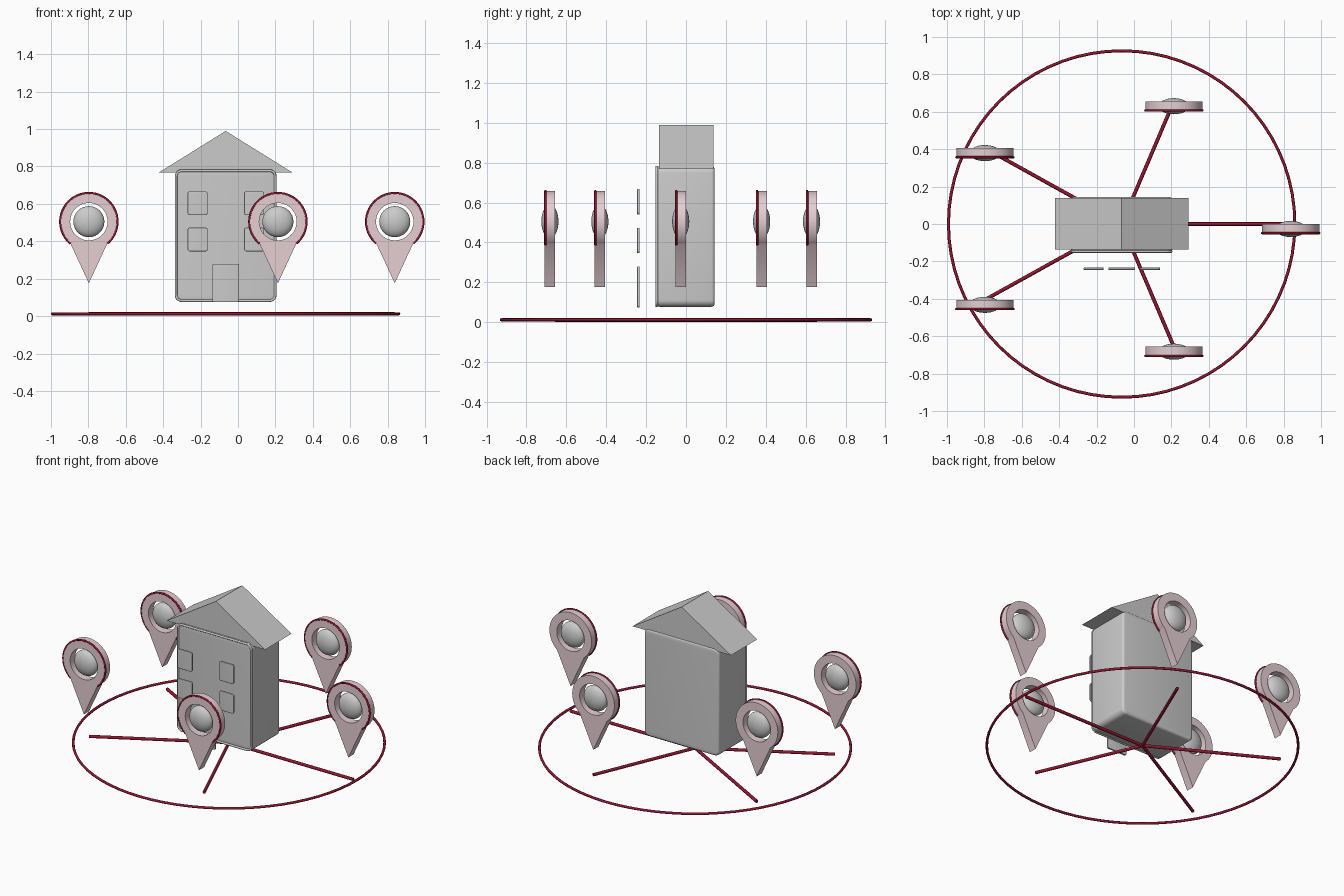
import bpy, bmesh
from math import sin, cos, radians, pi

if "Cube" in bpy.data.objects:
    bpy.data.objects.remove(bpy.data.objects["Cube"])

CX = -0.066  # centre of the ring and the house


def material(name, rgb):
    m = bpy.data.materials.new(name)
    m.diffuse_color = (*rgb, 1)
    m.use_nodes = True
    m.node_tree.nodes["Principled BSDF"].inputs["Base Color"].default_value = m.diffuse_color
    return m


RED = material("dark_red", (0.30, 0.008, 0.03))
PINK = material("pale_pink", (0.78, 0.62, 0.65))


def finish(ob, mat=None, angle=35):
    bpy.ops.object.select_all(action='DESELECT')
    ob.select_set(True)
    bpy.context.view_layer.objects.active = ob
    if ob.type == 'CURVE':
        bpy.ops.object.convert(target='MESH')
        ob = bpy.context.object
        bm = bmesh.new()
        bm.from_mesh(ob.data)
        bmesh.ops.remove_doubles(bm, verts=bm.verts, dist=1e-5)
        bmesh.ops.recalc_face_normals(bm, faces=bm.faces)
        bm.to_mesh(ob.data)
        bm.free()
    ob.data.materials.clear()
    if mat:
        ob.data.materials.append(mat)
    bpy.ops.object.shade_smooth_by_angle(angle=radians(angle))
    return ob


def curve(name, loops, dim, cyclic=True):
    cu = bpy.data.curves.new(name, 'CURVE')
    cu.dimensions = dim
    for pts in loops:
        s = cu.splines.new('POLY')
        s.points.add(len(pts) - 1)
        for p, co in zip(s.points, pts):
            p.co = (*co, 1) if len(co) == 3 else (*co, 0, 1)
        s.use_cyclic_u = cyclic
    ob = bpy.data.objects.new(name, cu)
    bpy.context.collection.objects.link(ob)
    return ob


def slab(name, loops, loc, depth, mat=None, bevel=0):
    """Upright plate: x-z outlines, thickened along y."""
    ob = curve(name, loops, '2D')
    ob.data.fill_mode = 'BOTH'
    ob.data.extrude = depth / 2 - bevel
    ob.data.bevel_depth = bevel
    ob.data.bevel_resolution = 3
    ob.location = loc
    ob.rotation_euler = (pi / 2, 0, 0)
    return finish(ob, mat)


def tube(name, pts, r, cyclic, mat=None):
    ob = curve(name, [pts], '3D', cyclic)
    ob.data.bevel_depth = r
    ob.data.bevel_resolution = 2
    ob.data.use_fill_caps = not cyclic
    return finish(ob, mat, 50)


def arc(r, a0, a1, n, cx=0, cy=0):
    return [(cx + r * cos(radians(a0 + (a1 - a0) * i / n)),
             cy + r * sin(radians(a0 + (a1 - a0) * i / n))) for i in range(n + 1)]


def rounded(w, h, r):
    pts = []
    for k, (sx, sy) in enumerate([(1, 1), (-1, 1), (-1, -1), (1, -1)]):
        pts += arc(r, 90 * k, 90 * k + 90, 5, sx * (w / 2 - r), sy * (h / 2 - r))
    return pts


# House body with softened edges and a thin front frame
B = 0.016
slab("house_body", [rounded(0.544 - 2 * B, 0.705 - 2 * B, 0.018)], (CX, -0.002, 0.43), 0.292, bevel=B)
frame = [(CX + x, -0.147, 0.43 + z) for x, z in rounded(0.53, 0.695, 0.03)]
tube("front_frame", frame, 0.007, True)

# Gable roof
slab("roof", [[(-0.357, 0.768), (0.357, 0.768), (0, 0.99)]], (CX, 0.002, 0), 0.274)

# Windows and door, floating in front of the house
for x in (-0.216, 0.086):
    for z in (0.41, 0.604):
        slab("window", [rounded(0.101, 0.121, 0.009)], (x, -0.239, z), 0.012, bevel=0.003)
slab("door", [rounded(0.137, 0.199, 0.007)], (CX, -0.239, 0.177), 0.012, bevel=0.003)

# Ground ring
tube("ground_ring", [(CX + x, y, 0.012) for x, y in arc(0.926, 0, 355, 71)], 0.008, True, RED)

# Five spokes with a map marker above each end
ZC, R, T = 0.505, 0.153, 0.053
for i in range(5):
    a = 2 * pi * i / 5
    px, py = CX + 0.904 * cos(a), 0.69 * sin(a)
    tube("spoke", [(CX, 0, 0.012), (px, py, 0.012)], 0.010, False, RED)
    outer = arc(R, -50, 230, 44) + [(0, 0.176 - ZC)]
    hole = arc(0.1, 360, 7.5, 47)
    yc = py - T / 2
    slab("marker_body", [outer, hole], (px, yc, ZC), T, PINK)
    rim = [(px + x, py - T + 0.004, ZC + z) for x, z in arc(R, -50, 230, 44)]
    tube("marker_rim", rim, 0.006, False, RED)
    bpy.ops.mesh.primitive_uv_sphere_add(segments=32, ring_count=16, radius=1, location=(px, yc, ZC))
    ob = bpy.context.object
    ob.name = "marker_bead"
    ob.scale = (0.083, 0.043, 0.083)
    finish(ob)
